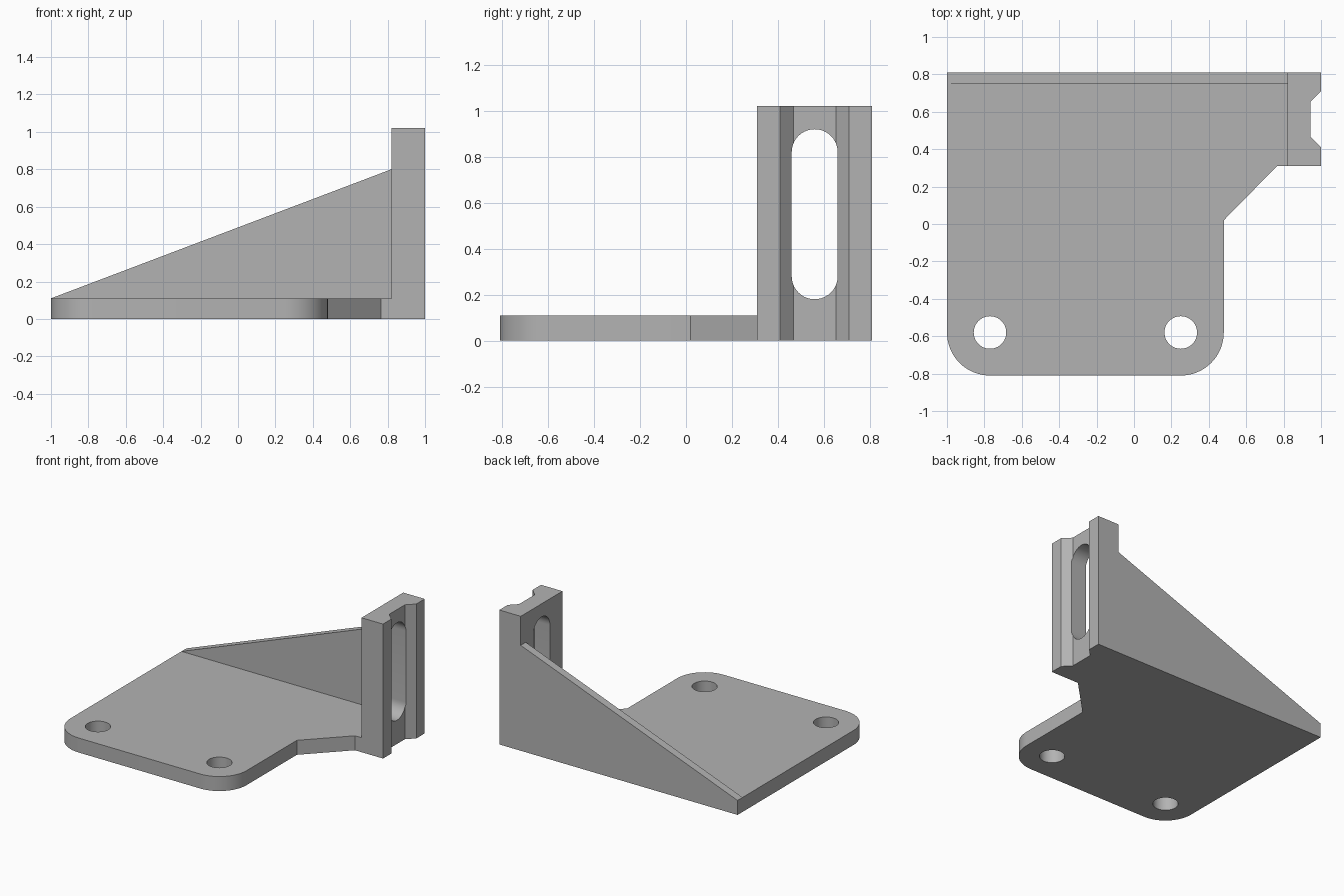
import bpy
from math import cos, sin, pi, radians
from mathutils import Vector

if "Cube" in bpy.data.objects:
    bpy.data.objects.remove(bpy.data.objects["Cube"], do_unlink=True)

grey = bpy.data.materials.new("plain grey")
grey.use_nodes = True
grey.diffuse_color = (0.45, 0.45, 0.45, 1)
grey.node_tree.nodes["Principled BSDF"].inputs["Base Color"].default_value = grey.diffuse_color


def arc(cx, cy, r, start, end, steps):
    """Points on an arc, angles in degrees."""
    angles = [radians(start + (end - start) * i / steps) for i in range(steps + 1)]
    return [(cx + r * cos(a), cy + r * sin(a)) for a in angles]


def prism(name, outline, axis, low, high):
    """Extrude a counter-clockwise outline along an axis (0=x, 1=y, 2=z)."""
    def place(p, h):
        return Vector({0: (h, p[0], p[1]), 1: (p[0], h, p[1]), 2: (p[0], p[1], h)}[axis])
    n = len(outline)
    verts = [place(p, h) for h in (low, high) for p in outline]
    faces = [tuple(reversed(range(n))), tuple(range(n, 2 * n))]
    faces += [(i, (i + 1) % n, n + (i + 1) % n, n + i) for i in range(n)]
    if axis == 1:  # x-z outlines run the other way round
        faces = [f[::-1] for f in faces]
    mesh = bpy.data.meshes.new(name)
    mesh.from_pydata(verts, [], faces)
    mesh.materials.append(grey)
    obj = bpy.data.objects.new(name, mesh)
    bpy.context.collection.objects.link(obj)
    return obj


def select(obj):
    bpy.ops.object.select_all(action='DESELECT')
    obj.select_set(True)
    bpy.context.view_layer.objects.active = obj


def cut(obj, cutter):
    """Subtract the cutter and remove it."""
    cutter.hide_render = True
    mod = obj.modifiers.new("cut", 'BOOLEAN')
    mod.operation = 'DIFFERENCE'
    mod.solver = 'EXACT'
    mod.object = cutter
    select(obj)
    bpy.ops.object.modifier_apply(modifier=mod.name)
    bpy.data.objects.remove(cutter, do_unlink=True)


BACK, FRONT = 0.81, -0.81
THICK = 0.11
POST_X, POST_Y = 0.82, 0.31
R = 0.23

# Base plate with two rounded front corners and a slanted neck to the post
outline = [(POST_X, BACK), (-1, BACK)]
outline += arc(-1 + R, FRONT + R, R, 180, 270, 16)
outline += arc(0.48 - R, FRONT + R, R, 270, 360, 16)
outline += [(0.48, 0.02), (0.765, POST_Y), (POST_X, POST_Y)]
base = prism("base_plate", outline, 2, 0, THICK)

# Screw holes
for x in (-1 + R, 0.48 - R):
    cut(base, prism("hole_cutter", arc(x, FRONT + R, 0.087, 0, 360, 48)[:-1], 2, -0.1, 0.3))

# Upright post with a bevelled groove down its outer face
mid = (POST_Y + BACK) / 2
section = [(POST_X, POST_Y), (1, POST_Y), (1, mid - 0.15), (0.943, mid - 0.093),
           (0.943, mid + 0.093), (1, mid + 0.15), (1, BACK), (POST_X, BACK)]
post = prism("slotted_post", section, 2, 0, 1.02)

# Long round-ended slot through the post
slot = arc(mid, 0.82, 0.1, 0, 180, 20) + arc(mid, 0.28, 0.1, 180, 360, 20)
cut(post, prism("slot_cutter", slot, 0, 0.7, 1.1))

# Thin sloping rib along the back edge
rib = prism("back_rib", [(-1, THICK), (POST_X, THICK), (POST_X, 0.80)], 1, 0.75, BACK)

for obj in (base, post, rib):
    select(obj)
    bpy.ops.object.shade_smooth_by_angle(angle=radians(30))
